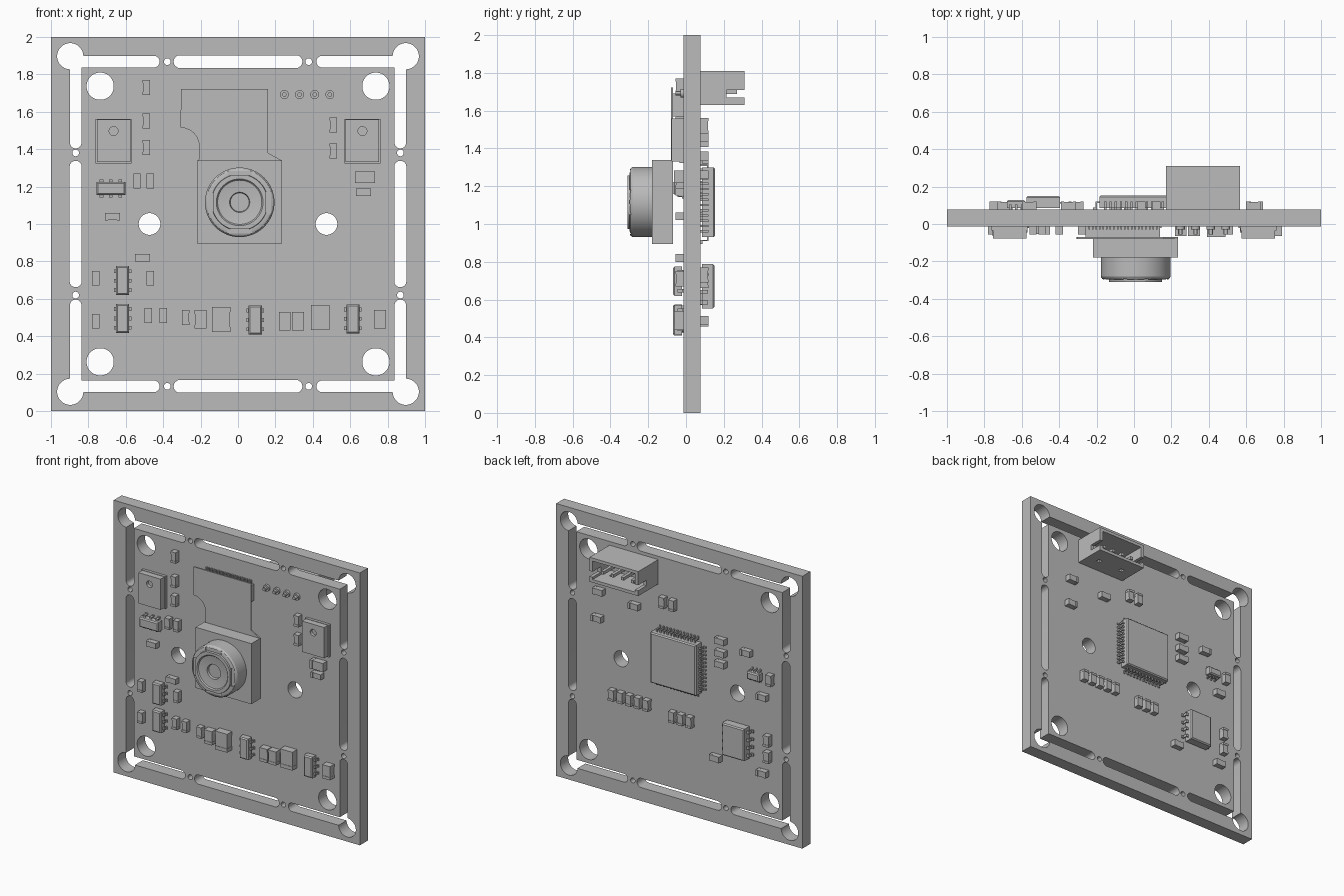
import bpy, bmesh, math
from mathutils import Matrix, Vector

if "Cube" in bpy.data.objects:
    bpy.data.objects.remove(bpy.data.objects["Cube"])

grey = bpy.data.materials.new("plain grey")
grey.use_nodes = True
grey.diffuse_color = (.5, .5, .5, 1)
grey.node_tree.nodes["Principled BSDF"].inputs["Base Color"].default_value = (.5, .5, .5, 1)

FACE = {-1: -.014, 1: .078}          # board surfaces: front and back
FRONT, BACK = -1, 1


def finish(name, bm, smooth=False):
    bmesh.ops.recalc_face_normals(bm, faces=bm.faces)
    mesh = bpy.data.meshes.new(name)
    bm.to_mesh(mesh)
    bm.free()
    mesh.materials.append(grey)
    obj = bpy.data.objects.new(name, mesh)
    bpy.context.collection.objects.link(obj)
    if smooth:
        activate(obj)
        bpy.ops.object.shade_smooth_by_angle(angle=math.radians(30))
    return obj


def activate(obj):
    for other in bpy.context.selected_objects:
        other.select_set(False)
    obj.select_set(True)
    bpy.context.view_layer.objects.active = obj


def cut(obj, bm):
    cutter = finish("cutter", bm)
    cutter.hide_render = True
    mod = obj.modifiers.new("cut", "BOOLEAN")
    mod.operation, mod.solver, mod.use_self, mod.object = "DIFFERENCE", "EXACT", True, cutter
    activate(obj)
    bpy.ops.object.modifier_apply(modifier=mod.name)
    bpy.data.objects.remove(cutter)
    bpy.ops.object.shade_smooth_by_angle(angle=math.radians(30))


def box(bm, x, z, w, h, y0, y1):
    m = Matrix.Translation((x, (y0 + y1) / 2, z)) @ Matrix.Diagonal((w, abs(y1 - y0), h, 1))
    return bmesh.ops.create_cube(bm, size=1, matrix=m)["verts"]


def block(bm, side, x, z, w, h, low, high):
    """Box whose low and high are heights above one side of the board."""
    return box(bm, x, z, w, h, FACE[side] + side * low, FACE[side] + side * high)


def prism(bm, points, y0, y1):
    face = bm.faces.new([bm.verts.new((x, y0, z)) for x, z in points])
    grown = bmesh.ops.extrude_face_region(bm, geom=[face])["geom"]
    verts = [v for v in grown if isinstance(v, bmesh.types.BMVert)]
    bmesh.ops.translate(bm, verts=verts, vec=(0, y1 - y0, 0))


def slot(bm, a, b, r, y0=-.2, y1=.2, n=32):
    """Rounded slot from a to b; a circle when a equals b."""
    a, b = Vector(a), Vector(b)
    along = b - a
    points = []
    for i in range(n):
        t = math.tau * (i + .5) / n
        d = Vector((math.cos(t), math.sin(t)))
        points.append((b if d.dot(along) > 0 else a) + d * r)
    prism(bm, points, y0, y1)


# Circuit board with break-out slots and mounting holes
bm = bmesh.new()
box(bm, 0, 1, 2, 2, FACE[FRONT], FACE[BACK])
board = finish("circuit_board", bm)
bm = bmesh.new()
for sx in (-1, 1):
    def at(x, z):
        return sx * x, 1 + z
    slot(bm, at(.868, -.306), at(.868, .306), .032)
    slot(bm, at(.473, 0), at(.473, 0), .058)
    slot(bm, (-.31, 1 + sx * .868), (.31, 1 + sx * .868), .034)
    for sz in (-1, 1):
        for x, z, r in ((.897, .897, .07), (.737, .737, .073), (.378, .868, .018), (.868, .38, .018)):
            slot(bm, at(x, sz * z), at(x, sz * z), r)
        slot(bm, at(.868, sz * .868), at(.45, sz * .868), .031)
        slot(bm, at(.868, sz * .868), at(.868, sz * .435), .031)
cut(board, bm)


# Two-terminal chips: slim body between raised end caps
def chips(name, side, w, h, top, places):
    for x, z in places:
        bm = bmesh.new()
        block(bm, side, x, z, w * .96, h * .96, 0, top - .003)
        for end in (-.4, .4):
            if w > h:
                block(bm, side, x + end * w, z, w * .2, h, 0, top)
            else:
                block(bm, side, x, z + end * h, w, h * .2, 0, top)
        finish(name, bm)


chips("front_upright_chip", FRONT, .04, .08, .042, [
    (-.49, 1.73), (-.49, 1.55), (-.49, 1.41), (-.54, 1.23), (-.47, 1.23), (.51, 1.53), (.51, 1.39),
    (-.76, .71), (-.47, .71), (-.76, .48), (-.48, .51), (-.4, .51), (-.28, .5)])
chips("front_flat_chip", FRONT, .08, .04, .042, [(-.67, 1.04), (-.51, .82), (.67, 1.17)])
chips("front_medium_chip", FRONT, .064, .1, .05, [(-.2, .49), (.25, .48), (.32, .48), (.76, .49)])
chips("front_large_chip", FRONT, .1, .135, .055, [(-.09, .49), (.44, .5)])
chips("front_diode", FRONT, .107, .064, .05, [(.68, 1.25)])
chips("back_flat_chip", BACK, .08, .045, .042, [
    (.64, 1.46), (.35, 1.43), (.65, 1.26), (-.35, 1.36), (-.35, 1.27), (-.35, 1.19),
    (-.56, 1.33), (-.69, 1.04), (-.69, .48), (-.31, .49)])
chips("back_upright_chip", BACK, .045, .08, .042, [
    (.12, 1.52), (.04, 1.52), (-.75, 1.18), (-.73, .73), (-.73, .61), (.04, .7), (-.03, .7), (-.1, .7)])
chips("back_row_chip", BACK, .045, .08, .042, [(.53 - .07 * i, .73) for i in range(5)])


# Leaded packages: bevelled body with bent legs on chosen edges
def package(name, side, x, z, w, h, top, legs, pitch, leg, reach, edges):
    bm = bmesh.new()
    body = block(bm, side, x, z, w, h, .008, top)
    upper = max(side * v.co.y for v in body) - .001
    rim = [e for e in bm.edges if all(side * v.co.y > upper for v in e.verts)]
    bmesh.ops.bevel(bm, geom=rim, offset=.008, segments=1, affect="EDGES")
    for dx, dz in edges:
        half = (w if dx else h) / 2
        for i in range(legs):
            k = (i - (legs - 1) / 2) * pitch

            def piece(near, far, low, high):
                mid, size = half + (near + far) / 2, far - near
                block(bm, side, x + dx * mid + abs(dz) * k, z + dz * mid + abs(dx) * k,
                      size if dx else leg, size if dz else leg, low, high)
            piece(-.005, reach * .5, top * .45, top * .55)
            piece(reach * .4, reach * .6, 0, top * .55)
            piece(reach * .5, reach, 0, top * .12)
    finish(name, bm)


SIDES, ENDS = [(-1, 0), (1, 0)], [(0, -1), (0, 1)]
for x, z in ((-.617, .697), (-.617, .495), (.092, .487), (.614, .493)):
    package("front_regulator", FRONT, x, z, .07, .155, .055, 3, .05, .02, .02, SIDES)
package("front_transistor", FRONT, -.68, 1.19, .155, .07, .055, 3, .05, .02, .02, ENDS)
package("back_transistor", BACK, -.63, 1.18, .1, .055, .05, 3, .032, .014, .02, ENDS)
package("memory_chip", BACK, -.485, .67, .18, .235, .072, 4, .057, .02, .032, SIDES)
package("processor", BACK, 0, 1.115, .37, .37, .075, 12, .028, .012, .035, SIDES + ENDS)

# Metal-can microphones with a sound port
for x in (-.665, .665):
    bm = bmesh.new()
    block(bm, FRONT, x, 1.442, .193, .238, 0, .02)
    block(bm, FRONT, x, 1.445, .18, .226, .02, .064)
    can = finish("microphone", bm)
    bm = bmesh.new()
    slot(bm, (x, 1.497), (x, 1.497), .024, -.09, -.055)
    cut(can, bm)

# Flexible ribbon and its socket
bm = bmesh.new()
bend = [(-.207 + .1 * math.cos(t) - .1, 1.415 + .1 * math.sin(t))
        for t in (math.radians(a) for a in range(0, 91, 15))]
prism(bm, [(-.207, 1.36), (-.218, 1.3), (.234, 1.3), (.234, 1.34), (.16, 1.38), (.16, 1.722),
           (-.305, 1.722)] + bend[::-1], -.08, -.07)
finish("ribbon_cable", bm)
bm = bmesh.new()
block(bm, FRONT, -.06, 1.63, .4, .12, 0, .056)
for i in range(20):
    block(bm, FRONT, -.24 + i * .019, 1.7, .008, .03, 0, .015)
finish("ribbon_socket", bm)

# Camera housing and turned lens barrel
bm = bmesh.new()
box(bm, .008, 1.117, .452, .445, -.18, -.07)
finish("camera_housing", bm)
bm = bmesh.new()
profile = [(0, -.17), (.186, -.17), (.186, -.282), (.178, -.294), (.168, -.298), (.152, -.298),
           (.15, -.31), (.125, -.31), (.118, -.302), (.06, -.294), (.054, -.294), (.05, -.28), (0, -.28)]
verts = [bm.verts.new((r, y, 0)) for r, y in profile]
edges = [bm.edges.new(pair) for pair in zip(verts, verts[1:])]
bmesh.ops.spin(bm, geom=verts + edges, cent=(0, 0, 0), axis=(0, 1, 0), angle=math.tau, steps=64)
bmesh.ops.remove_doubles(bm, verts=bm.verts, dist=.0005)
bmesh.ops.translate(bm, verts=bm.verts, vec=(.009, 0, 1.116))
lens = finish("lens_barrel", bm, smooth=True)
bm = bmesh.new()
for s in (-1, 1):
    box(bm, .009 + s * .155, 1.116, .026, .13, -.33, -.29)
    box(bm, .009, 1.116 + s * .155, .13, .026, -.33, -.29)
cut(lens, bm)

# Cable socket: open shell with side slots and holes underneath
bm = bmesh.new()
box(bm, .369, 1.72, .396, .18, FACE[BACK], .31)
socket = finish("cable_socket", bm)
bm = bmesh.new()
box(bm, .369, 1.72, .345, .135, .12, .4)
box(bm, .369, 1.69, .5, .04, .215, .4)
for x in (.27, .47):
    box(bm, x, 1.64, .03, .08, .17, .2)
cut(socket, bm)

# Socket pins, soldered through to the front
for i in range(4):
    x = .248 + i * .081
    bm = bmesh.new()
    box(bm, x, 1.7, .022, .022, .1, .27)
    slot(bm, (x, 1.692), (x, 1.692), .024, -.03, 0, 16)
    slot(bm, (x, 1.692), (x, 1.692), .012, -.055, 0, 12)
    finish("socket_pin", bm, smooth=True)
